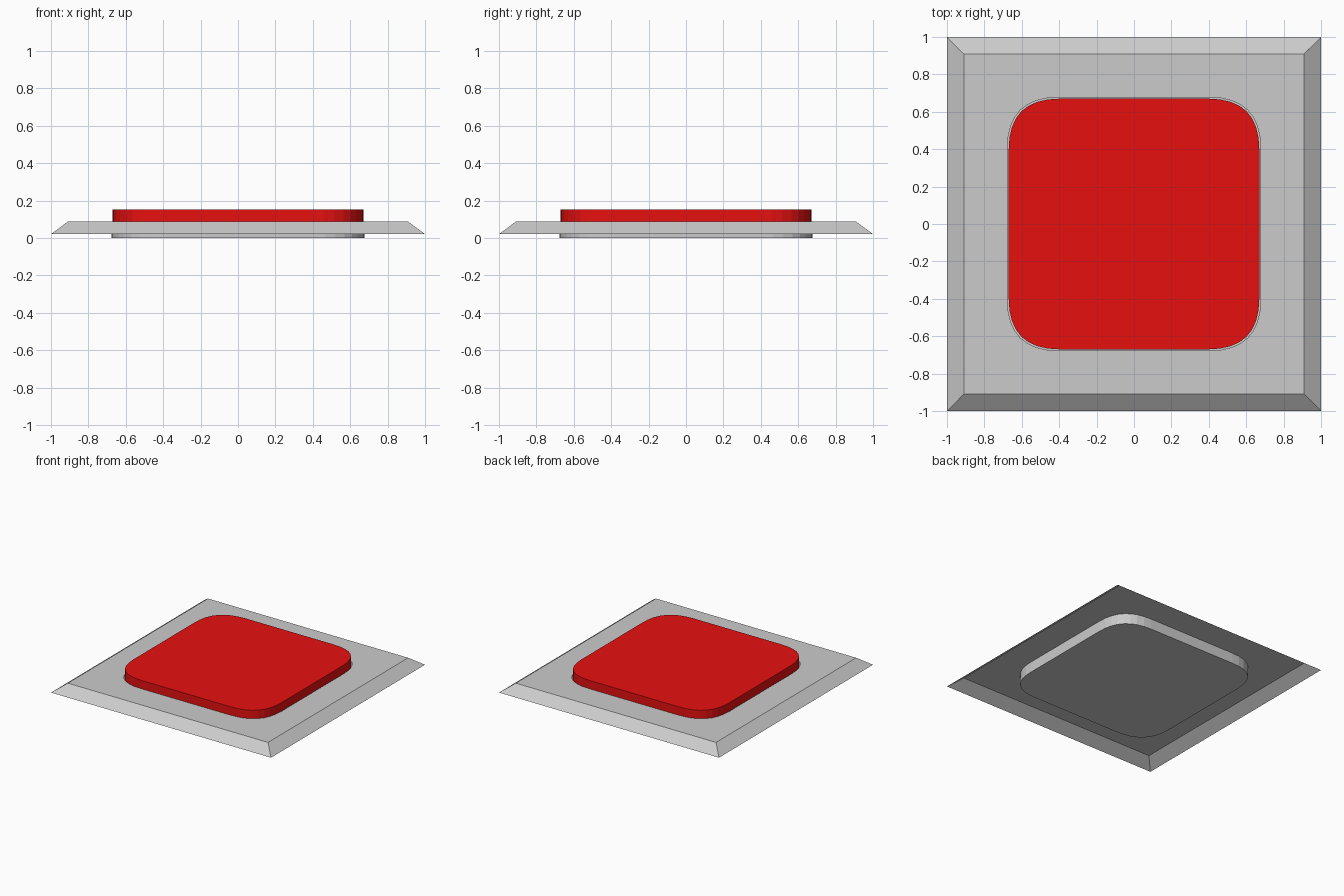
import bpy
import bmesh

if "Cube" in bpy.data.objects:
    bpy.data.objects.remove(bpy.data.objects["Cube"])

SEG = 8  # segments per rounded corner


def rounded_square(half, reach):
    """Counter-clockwise outline with softly curved (quadratic) corners."""
    pts = []
    for sx, sy in ((1, 1), (-1, 1), (-1, -1), (1, -1)):
        arc = []
        for i in range(SEG + 1):
            t = i / SEG
            arc.append((sx * (half - reach * t * t),
                        sy * (half - reach * (1 - t) ** 2)))
        pts += arc if sx * sy > 0 else arc[::-1]
    return pts


def square(half):
    return [(half, half), (-half, half), (-half, -half), (half, -half)]


def ring(bm, pts, z):
    return [bm.verts.new((x, y, z)) for x, y in pts]


def wall(bm, low, high):
    n = len(low)
    for i in range(n):
        j = (i + 1) % n
        bm.faces.new((low[i], low[j], high[j], high[i]))


def finish(bm, name, color=None):
    mesh = bpy.data.meshes.new(name)
    bm.to_mesh(mesh)
    bm.free()
    obj = bpy.data.objects.new(name, mesh)
    bpy.context.collection.objects.link(obj)
    if color:
        mat = bpy.data.materials.new(name + "_paint")
        mat.diffuse_color = color
        mat.use_nodes = True
        mat.node_tree.nodes["Principled BSDF"].inputs["Base Color"].default_value = mat.diffuse_color
        mesh.materials.append(mat)
    return obj


# Base plate: open-bottomed sloped shell with a sunken pocket
bm = bmesh.new()
foot = ring(bm, square(1.0), 0.02)
edge = ring(bm, square(0.91), 0.087)
outline = rounded_square(0.677, 0.275)
rim = ring(bm, outline, 0.087)
floor = ring(bm, outline, 0.0)
wall(bm, foot, edge)
n = len(rim)
step = SEG + 1
for k in range(4):
    # flat top, one face per side, split along the diagonals
    start = k * step + SEG // 2
    chain = [rim[(start + i) % n] for i in range(step + 1)]
    bm.faces.new([edge[k], edge[(k + 1) % 4]] + chain[::-1])
wall(bm, rim, floor)
bm.faces.new(floor)
finish(bm, "base_plate")

# Raised red button sitting in the pocket
bm = bmesh.new()
outline = rounded_square(0.67, 0.272)
low = ring(bm, outline, 0.004)
high = ring(bm, outline, 0.152)
wall(bm, low, high)
bm.faces.new(high)
finish(bm, "button", (0.8, 0.005, 0.005, 1))
